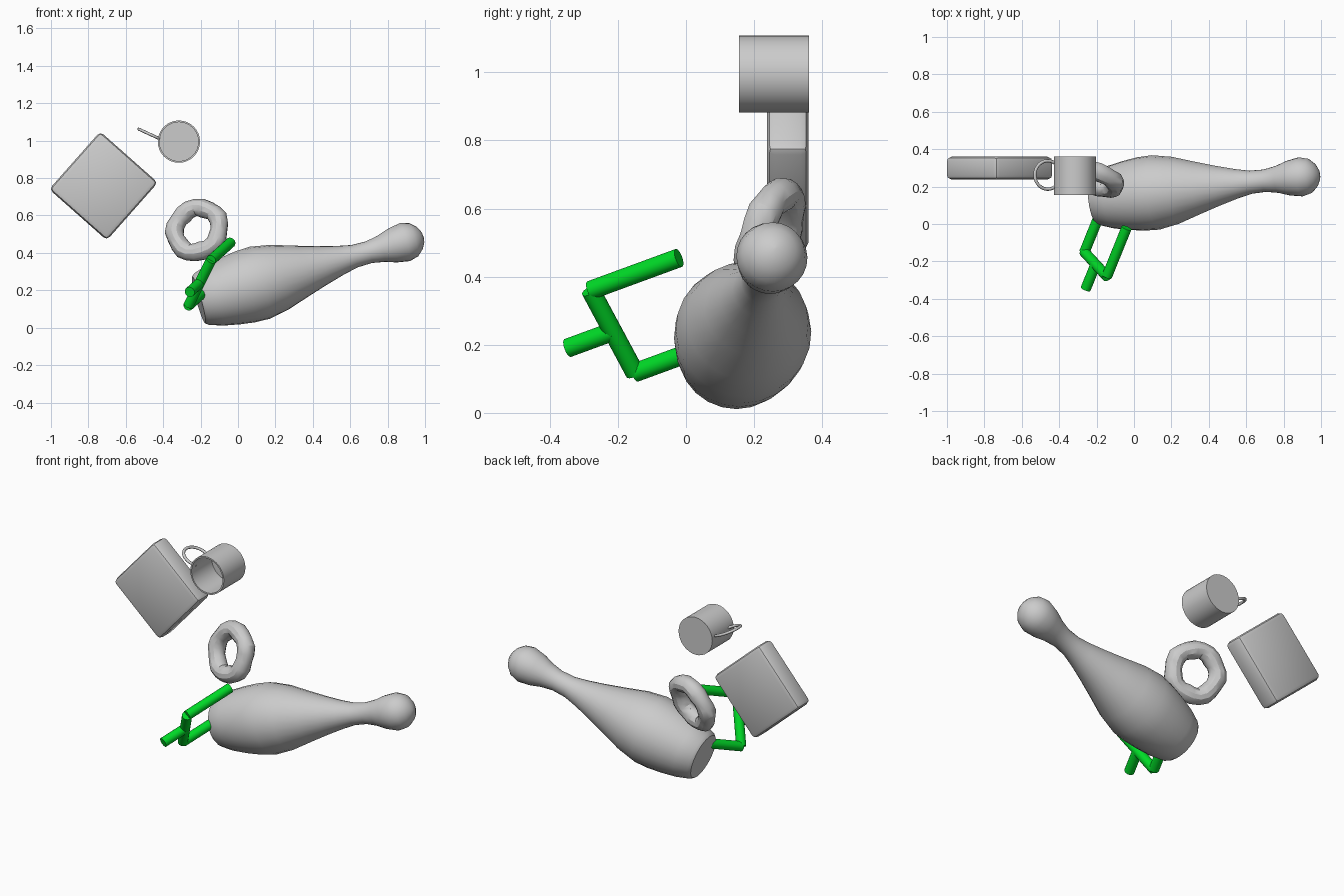
import bpy, bmesh
from math import sin, cos, pi, radians
from mathutils import Vector, Matrix

if "Cube" in bpy.data.objects:
    bpy.data.objects.remove(bpy.data.objects["Cube"])


def finish(name, bm, angle=30, mat=None):
    """Turn a bmesh into a named, shaded object."""
    bmesh.ops.remove_doubles(bm, verts=bm.verts, dist=1e-5)
    bmesh.ops.recalc_face_normals(bm, faces=bm.faces)
    mesh = bpy.data.meshes.new(name)
    bm.to_mesh(mesh)
    bm.free()
    ob = bpy.data.objects.new(name, mesh)
    bpy.context.collection.objects.link(ob)
    if mat:
        mesh.materials.append(mat)
    bpy.ops.object.select_all(action='DESELECT')
    ob.select_set(True)
    bpy.context.view_layer.objects.active = ob
    bpy.ops.object.shade_smooth_by_angle(angle=radians(angle))
    return ob


def bridge(bm, rings, closed=False):
    """Join equal-length vertex rings with quads."""
    n = len(rings[0])
    pairs = list(zip(rings, rings[1:])) + ([(rings[-1], rings[0])] if closed else [])
    for a, b in pairs:
        for i in range(n):
            j = (i + 1) % n
            bm.faces.new((a[i], a[j], b[j], b[i]))


def revolve(name, profile, start, axis, sides, mat=None):
    """Spin (distance, radius) points around an axis; ends are closed."""
    start, axis = Vector(start), Vector(axis).normalized()
    u = axis.orthogonal().normalized()
    v = axis.cross(u)
    bm = bmesh.new()
    rings = [[bm.verts.new(start + axis * t + (u * cos(2 * pi * i / sides) + v * sin(2 * pi * i / sides)) * r)
              for i in range(sides)] for t, r in profile]
    bridge(bm, rings)
    bm.faces.new(rings[0])
    bm.faces.new(rings[-1])
    return finish(name, bm, mat=mat)


# Bowling pin lying on its side
base, head = Vector((-0.21, 0.134, 0.149)), Vector((0.89, 0.252, 0.457))
pin_profile = [(0, 0.13), (0.015, 0.143), (0.09, 0.168), (0.18, 0.186), (0.26, 0.197), (0.34, 0.2),
               (0.45, 0.18), (0.58, 0.139), (0.69, 0.106), (0.79, 0.079), (0.87, 0.062), (0.95, 0.06),
               (1.02, 0.073), (1.08, 0.093), (1.15, 0.105), (1.2, 0.092), (1.233, 0.062),
               (1.25, 0.03), (1.255, 0.004)]
revolve("bowling_pin", pin_profile, base, head - base, 24)

# Lumpy tilted ring
normal = Vector((0.35, 1, -0.35)).normalized()
turn = Vector((0, 0, 1)).rotation_difference(normal).to_matrix()
bm = bmesh.new()
rings = []
for i in range(21):
    a = 2 * pi * i / 21
    R = 0.126 + 0.004 * sin(5 * a)
    r = 0.049 + 0.003 * sin(7 * a + 1)
    rings.append([bm.verts.new(Vector((-0.218, 0.246, 0.522)) + turn @ Vector((
        (R + r * cos(b)) * cos(a), (R + r * cos(b)) * sin(a), r * sin(b))))
        for b in (2 * pi * k / 12 for k in range(12))])
bridge(bm, rings, closed=True)
finish("ring", bm)

# Rounded square slab
bm = bmesh.new()
bmesh.ops.create_cube(bm, size=1, matrix=Matrix.Translation((-0.719, 0.299, 0.758))
                      @ Matrix.Rotation(radians(41.5), 4, 'Y')
                      @ Matrix.Diagonal((0.412, 0.122, 0.412, 1)))
bmesh.ops.bevel(bm, geom=bm.edges[:], offset=0.024, segments=2, profile=0.5, affect='EDGES')
finish("slab", bm)

# Mug facing forward, closed at the back
mug_profile = [(0, 0.002), (0, 0.113), (0.206, 0.113), (0.206, 0.104), (0.012, 0.104), (0.012, 0.002)]
revolve("mug", mug_profile, (-0.316, 0.361, 0.995), (0, -1, 0), 32)

# Mug handle: open loop of thin tube
u, v = Vector((-0.908, 0, 0.42)), Vector((0, 1, 0))
side = u.cross(v).normalized()
centre = Vector((-0.425, 0.262, 1.013)) + u * 0.04
bm = bmesh.new()
rings = []
for i in range(21):
    a = radians(-126 + 252 * i / 20)
    out = u * cos(a) + v * sin(a)
    rings.append([bm.verts.new(centre + out * (0.076 + 0.009 * cos(b)) + side * 0.008 * sin(b))
                  for b in (2 * pi * k / 8 for k in range(8))])
bridge(bm, rings)
bm.faces.new(rings[0])
bm.faces.new(rings[-1])
finish("mug_handle", bm, 50)

# Green fork made of four rods
green = bpy.data.materials.new("green")
green.diffuse_color = (0.0, 0.7, 0.02, 1)
green.use_nodes = True
green.node_tree.nodes["Principled BSDF"].inputs["Base Color"].default_value = green.diffuse_color
top, low = Vector((-0.145, -0.28, 0.36)), Vector((-0.265, -0.15, 0.118))
prong = Vector((0.105, 0.259, 0.095))
mid = (top + low) / 2
for name, a, b in (("fork_upper_prong", top, top + prong),
                   ("fork_lower_prong", low, low + prong),
                   ("fork_crossbar", top, low),
                   ("fork_stem", mid, mid - prong * 0.51)):
    revolve(name, [(0, 0.028), ((b - a).length, 0.028)], a, b - a, 20, green)
